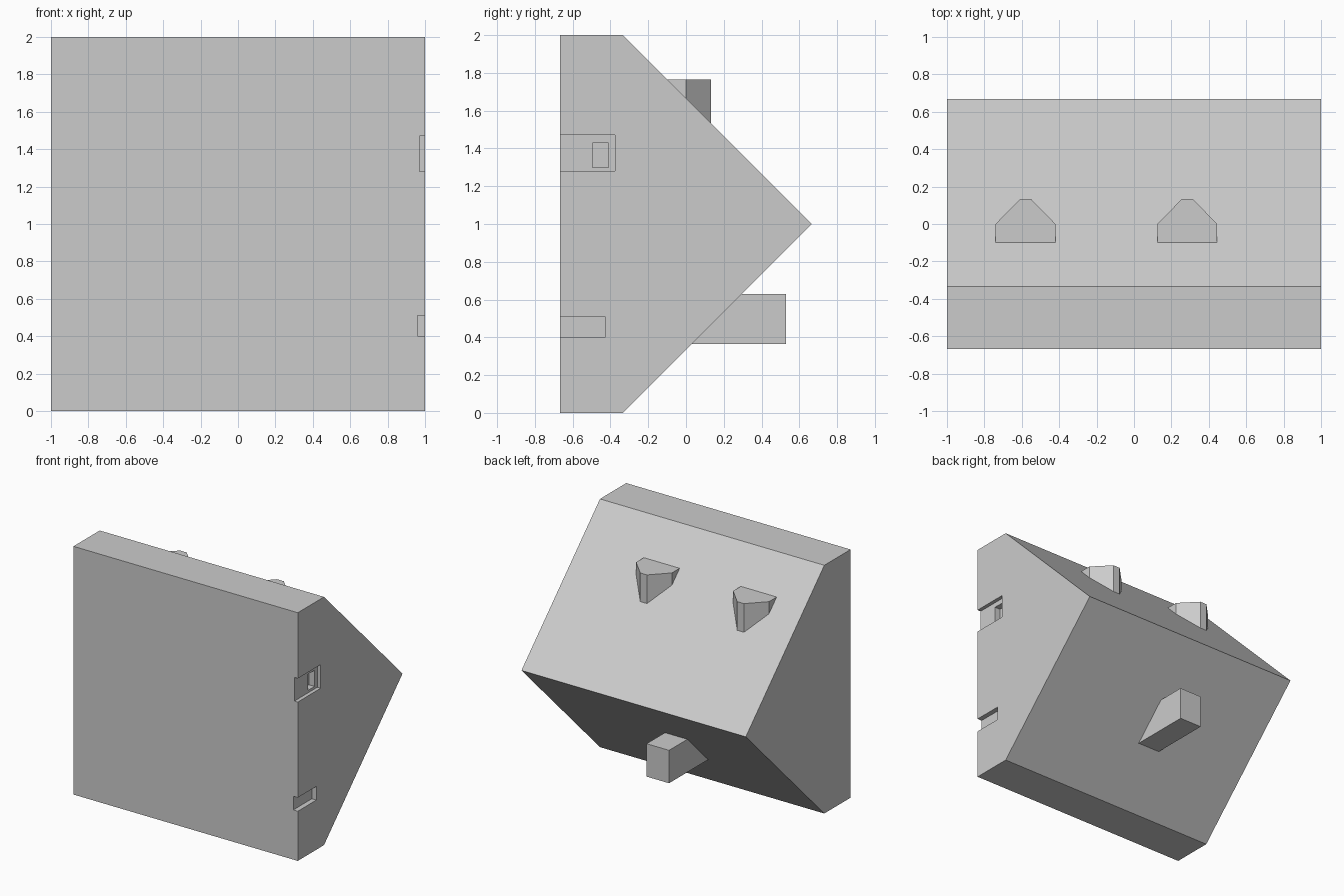
import bpy, bmesh
from mathutils import Vector

if "Cube" in bpy.data.objects:
    bpy.data.objects.remove(bpy.data.objects["Cube"], do_unlink=True)

grey = bpy.data.materials.new("light grey")
grey.use_nodes = True
grey.diffuse_color = (0.6, 0.6, 0.6, 1)
grey.node_tree.nodes["Principled BSDF"].inputs["Base Color"].default_value = grey.diffuse_color


def loft(name, start, end):
    """Closed solid between two matching outlines."""
    bm = bmesh.new()
    a = [bm.verts.new(p) for p in start]
    b = [bm.verts.new(p) for p in end]
    bm.faces.new(a)
    bm.faces.new(b)
    for i in range(len(a)):
        j = (i + 1) % len(a)
        bm.faces.new((a[i], a[j], b[j], b[i]))
    bmesh.ops.recalc_face_normals(bm, faces=bm.faces[:])
    mesh = bpy.data.meshes.new(name)
    bm.to_mesh(mesh)
    bm.free()
    mesh.materials.append(grey)
    obj = bpy.data.objects.new(name, mesh)
    bpy.context.collection.objects.link(obj)
    return obj


def side_prism(name, profile, x0, x1):
    """Extrude a (y, z) profile along x."""
    return loft(name, [(x0, y, z) for y, z in profile], [(x1, y, z) for y, z in profile])


def cut_side(body, y0, y1, z0, z1, floor):
    """Sink a rectangular recess into the +x side, down to x = floor."""
    cutter = side_prism("recess_cutter", [(y0, z0), (y1, z0), (y1, z1), (y0, z1)], floor, 1.1)
    cutter.hide_render = True
    mod = body.modifiers.new("recess", "BOOLEAN")
    mod.operation = "DIFFERENCE"
    mod.solver = "EXACT"
    mod.object = cutter
    bpy.context.view_layer.objects.active = body
    bpy.ops.object.modifier_apply(modifier=mod.name)
    bpy.data.objects.remove(cutter, do_unlink=True)


# Main body: flat front slab running back to a ridge
FRONT, BACK, SHOULDER = -0.667, 0.667, -0.333
body = side_prism("body", [(FRONT, 0), (SHOULDER, 0), (BACK, 1), (SHOULDER, 2), (FRONT, 2)], -1, 1)

# Side recesses: upper notch, its inner pocket, lower notch
cut_side(body, -0.8, -0.375, 1.28, 1.47, 0.97)
cut_side(body, -0.495, -0.41, 1.3, 1.43, 0.92)
cut_side(body, -0.8, -0.43, 0.4, 0.51, 0.96)

# Upper pegs: tapered outline, flat top, foot following the upper slope
half = [(0.16, -0.1), (0.16, 0), (0.03, 0.133)]
outline = half + [(-x, y) for x, y in reversed(half)]
for name, cx in (("right_upper_peg", -0.58), ("left_upper_peg", 0.285)):
    foot = [(cx + x, y, 1.66 - y) for x, y in outline]
    top = [(cx + x, y, 1.765) for x, y in outline]
    loft(name, foot, top)

# Lower peg: block standing straight back out of the lower slope
side_prism("lower_peg", [(0.53, 0.365), (0.53, 0.63), (0.287, 0.63), (0.022, 0.365)], -0.22, -0.02)
